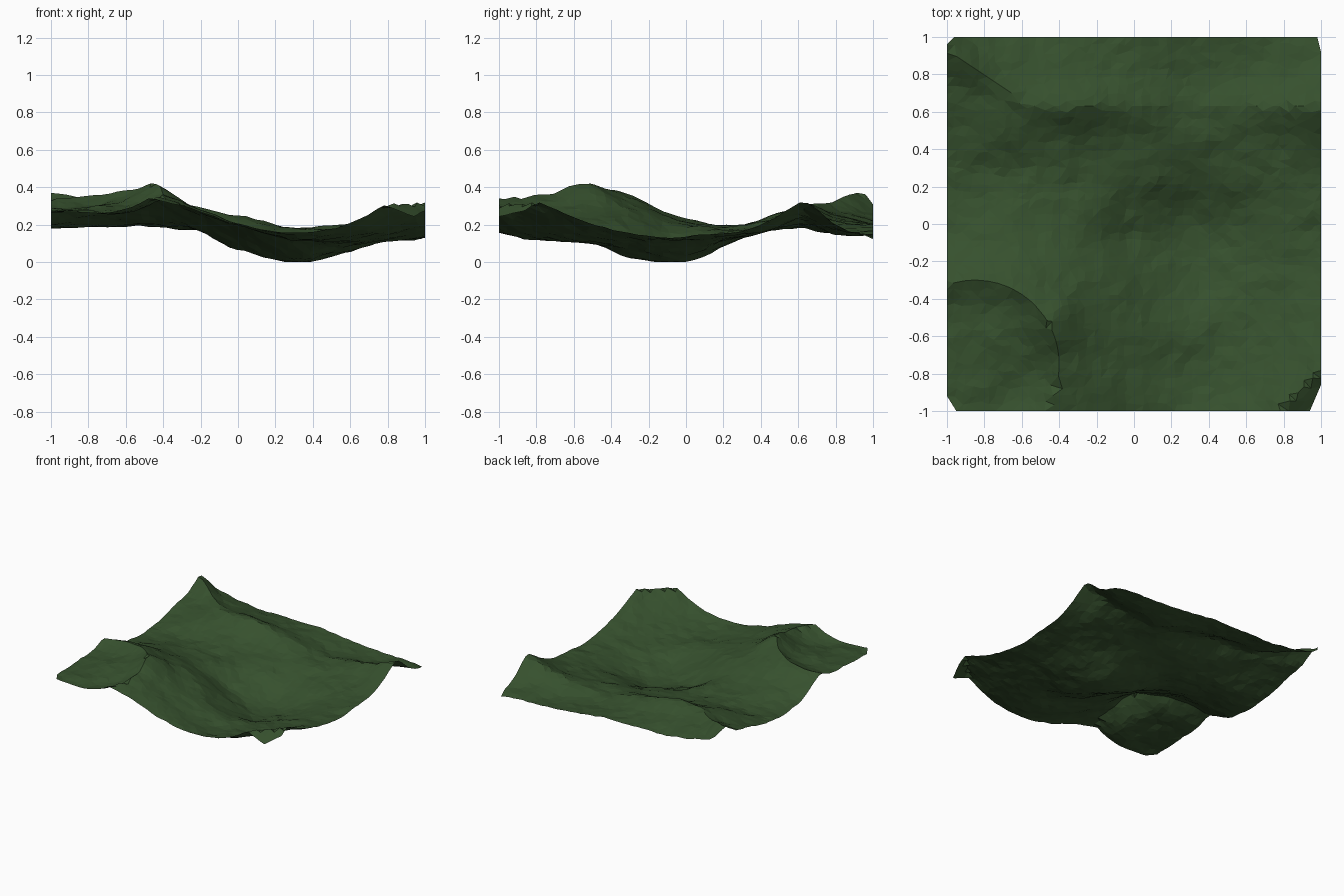
import bpy, bmesh, math, random
from mathutils import Vector, noise

random.seed(4)
cube = bpy.data.objects.get("Cube")
if cube:
    bpy.data.objects.remove(cube, do_unlink=True)

# Cross-sections of the land: heights in hundredths at each x station, keyed by y
STATIONS = [-1, -.7, -.43, -.2, 0, .3, .6, .8, 1]
SECTIONS = {
    -1: "37 37 33 27 20 14 12 15 17",
    -.8: "38 38 36 28 20 12 11 13 16",
    -.55: "39 41 41 27 20 12 11 13 15",
    -.3: "33 36 32 24 15 3 8 12 14",
    -.1: "22 26 24 17 7 0 5 11 13",
    .05: "19 22 20 17 9 2 7 12 14",
    .25: "18 19 19 17 15 11 13 14 16",
    .45: "21 24 23 20 19 17 17 18 22",
    .63: "26 28 31 28 24 18 20 24 31",
    .8: "29 27 25 23 21 16 15 17 20",
    1: "29 23 20 20 20 17 15 14 12",
}
ROWS = list(SECTIONS)
HEIGHTS = [[int(h) / 100 for h in text.split()] for text in SECTIONS.values()]

# Crease lines: round hollow, back crest, folded corner
HOLLOW = Vector((-.85, -.75))
RADIUS = .45
FOLD = 1.78


def back_turn(x):
    return max(0, -.55 - x)


def crest_y(x):
    return .63 + .667 * back_turn(x)


def spline(xs, ys, x):
    """Smooth curve through unevenly spaced points."""
    last = len(xs) - 1
    i = max(k for k in range(last) if xs[k] <= x or k == 0)

    def slope(k):
        a, b = max(k - 1, 0), min(k + 1, last)
        return (ys[b] - ys[a]) / (xs[b] - xs[a])

    w = xs[i + 1] - xs[i]
    t = (x - xs[i]) / w
    ease = t * t * (3 - 2 * t)
    return (ys[i] + (ys[i + 1] - ys[i]) * ease
            + w * t * (1 - t) * (slope(i) * (1 - t) - slope(i + 1) * t))


def land_height(x, y):
    z = spline(ROWS, [spline(STATIONS, row, x) for row in HEIGHTS], y)
    # Round hollow behind a curved crest at the front corner
    t = (RADIUS - (Vector((x, y)) - HOLLOW).length) / .22
    t = min(max(t, 0), 1)
    z -= .11 * t * (2 - t)
    # Folded ridge across the opposite front corner: gentle inland, steep outside
    s = x - y - FOLD
    z += .16 * (max(0, 1 + s / .7) ** 2 if s < 0 else 1 - s / .3)
    # Sharp crest along the back, rising as it turns to the back corner
    turn = back_turn(x)
    away = abs(y - crest_y(x)) / (.08 + .15 * turn)
    z += (.009 + .16 * turn) * max(0, 1 - away)
    # Rough ground
    z += .012 * noise.noise(Vector((x * 5, y * 5, 0)))
    z += .011 * noise.noise(Vector((x * 12, y * 12, 3)))
    return max(z, 0)


def snap_to_creases(co, reach):
    """Pull a nearby point onto a crease so that the crease stays crisp."""
    spoke = co.xy - HOLLOW
    s = co.x - co.y - FOLD
    if abs(spoke.length - RADIUS) < reach:
        co.xy = HOLLOW + spoke.normalized() * RADIUS
    elif abs(co.y - crest_y(co.x)) < reach:
        co.y = crest_y(co.x)
    elif abs(s) < reach:
        co.x -= s / 2
        co.y += s / 2


# Terrain sheet with irregular facets
CELLS = 46
bm = bmesh.new()
bmesh.ops.create_grid(bm, x_segments=CELLS, y_segments=CELLS, size=1)
jitter = .6 / CELLS
for v in bm.verts:
    if not v.is_boundary:
        v.co.x += random.uniform(-jitter, jitter)
        v.co.y += random.uniform(-jitter, jitter)
        snap_to_creases(v.co, 1 / CELLS)

# Clip the four corners
for a, b in (((.94, -1), (1, -.86)), ((1, .92), (.98, 1)),
             ((-.96, 1), (-1, .96)), ((-1, -.92), (-.95, -1))):
    outward = Vector((b[1] - a[1], a[0] - b[0], 0))
    bmesh.ops.bisect_plane(bm, geom=bm.verts[:] + bm.edges[:] + bm.faces[:],
                           plane_co=(a[0], a[1], 0), plane_no=outward,
                           clear_outer=True)

bmesh.ops.triangulate(bm, faces=bm.faces[:], quad_method='SHORT_EDGE')
for v in bm.verts:
    v.co.z = land_height(v.co.x, v.co.y)
bmesh.ops.recalc_face_normals(bm, faces=bm.faces[:])
if sum(f.normal.z for f in bm.faces) < 0:
    bmesh.ops.reverse_faces(bm, faces=bm.faces[:])

mesh = bpy.data.meshes.new("terrain")
bm.to_mesh(mesh)
bm.free()
terrain = bpy.data.objects.new("terrain", mesh)
bpy.context.collection.objects.link(terrain)

# Grass colour
grass = bpy.data.materials.new("dark_grass_green")
grass.use_nodes = True
colour = (.037, .081, .027, 1)
grass.diffuse_color = colour
grass.node_tree.nodes["Principled BSDF"].inputs["Base Color"].default_value = colour
mesh.materials.append(grass)
